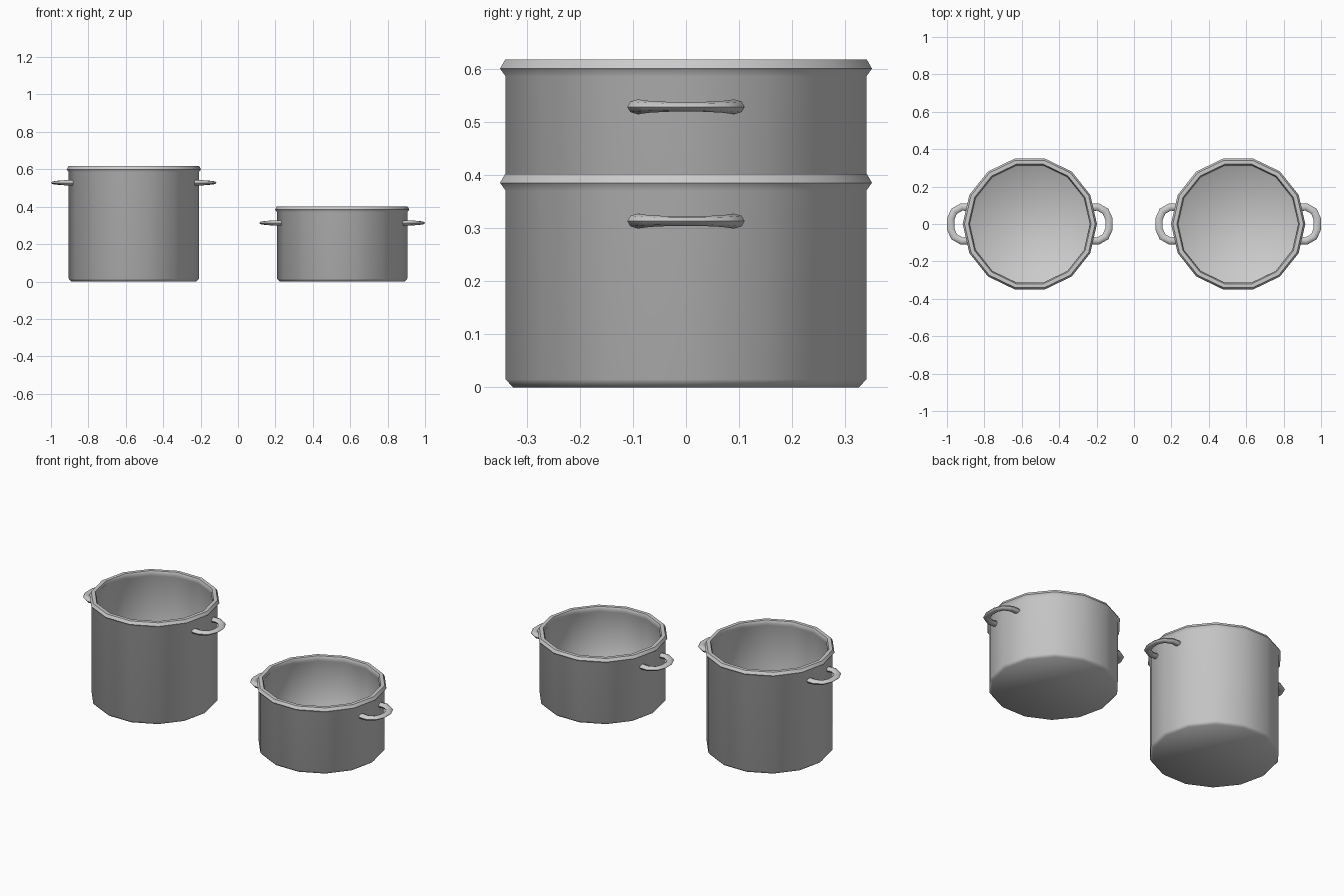
import bpy, bmesh, math

if "Cube" in bpy.data.objects:
    bpy.data.objects.remove(bpy.data.objects["Cube"])

SIDES = 14


def make_object(name, bm, location):
    bmesh.ops.recalc_face_normals(bm, faces=bm.faces)
    mesh = bpy.data.meshes.new(name)
    bm.to_mesh(mesh)
    bm.free()
    obj = bpy.data.objects.new(name, mesh)
    obj.location = location
    bpy.context.collection.objects.link(obj)
    bpy.ops.object.select_all(action='DESELECT')
    obj.select_set(True)
    bpy.context.view_layer.objects.active = obj
    bpy.ops.object.shade_smooth_by_angle(angle=math.radians(60))
    return obj


def bridge(bm, a, b):
    n = len(a)
    for i in range(n):
        bm.faces.new((a[i], a[(i + 1) % n], b[(i + 1) % n], b[i]))


# Pot wall: turned profile from the underside, over the rim, to the inside floor
def pot_body(name, x, h):
    profile = [(0.334, 0), (0.348, 0.015), (0.348, h - 0.032), (0.359, h - 0.017),
               (0.349, h), (0.328, h), (0.321, h - 0.016), (0.329, h - 0.032),
               (0.329, 0.03), (0.315, 0.016)]
    bm = bmesh.new()
    rings = [[bm.verts.new((r * math.cos(2 * math.pi * i / SIDES),
                            r * math.sin(2 * math.pi * i / SIDES), z))
              for i in range(SIDES)] for r, z in profile]
    for a, b in zip(rings, rings[1:]):
        bridge(bm, a, b)
    bm.faces.new(rings[0])
    bm.faces.new(rings[-1])
    make_object(name, bm, (x, 0, 0))


# Loop handle: flattened oval tube swept along a horizontal bow
def handle(name, x, z, side):
    half = [(0.318, 0.088, 0.014), (0.365, 0.091, 0.014),
            (0.405, 0.068, 0.011), (0.423, 0.027, 0.009)]
    path = half + [(px, -py, t) for px, py, t in reversed(half)]
    bm = bmesh.new()
    rings = []
    for i, (px, py, t) in enumerate(path):
        p, q = path[max(i - 1, 0)], path[min(i + 1, len(path) - 1)]
        dx, dy = q[0] - p[0], q[1] - p[1]
        length = math.hypot(dx, dy)
        nx, ny = -dy / length, dx / length
        ring = []
        for k in range(8):
            a = 2 * math.pi * k / 8
            w = 0.02 * math.cos(a)
            ring.append(bm.verts.new((side * (px + nx * w), py + ny * w, t * math.sin(a))))
        rings.append(ring)
    for a, b in zip(rings, rings[1:]):
        bridge(bm, a, b)
    bm.faces.new(rings[0])
    bm.faces.new(rings[-1])
    make_object(name, bm, (x, 0, z))


for label, x, h in (("tall_pot", -0.557, 0.617), ("short_pot", 0.557, 0.402)):
    pot_body(label + "_body", x, h)
    handle(label + "_left_handle", x, h - 0.089, -1)
    handle(label + "_right_handle", x, h - 0.089, 1)
